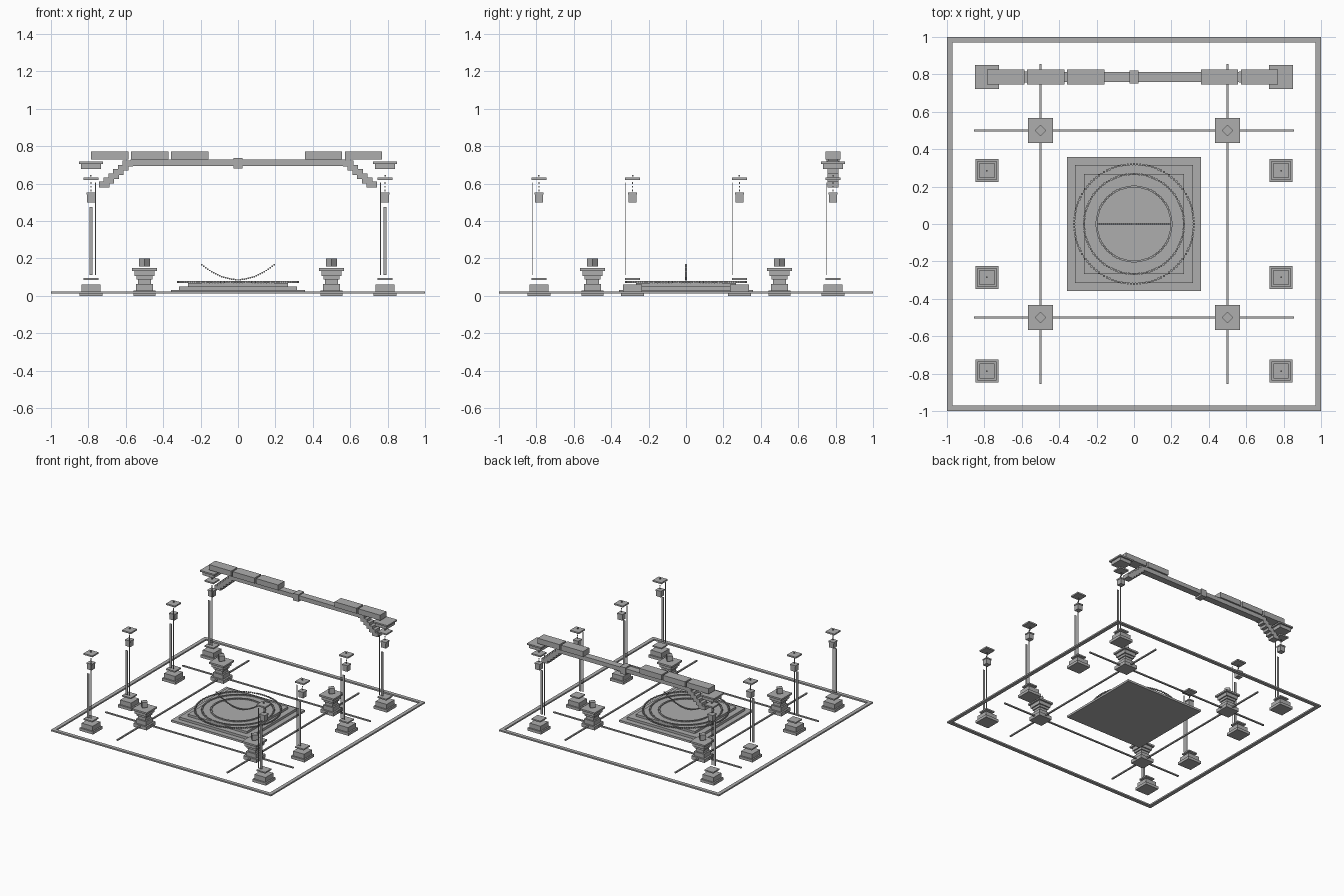
import bpy, bmesh, math
from mathutils import Matrix, Vector

old = bpy.data.objects.get("Cube")
if old:
    bpy.data.objects.remove(old, do_unlink=True)

stone = bpy.data.materials.new("grey stone")
stone.use_nodes = True
GREY = (0.42, 0.42, 0.42, 1)
stone.diffuse_color = GREY
stone.node_tree.nodes["Principled BSDF"].inputs["Base Color"].default_value = GREY


def box(cx, cy, z0, z1, wx, wy=None, turn=0):
    """Transform of an upright block: centre, height range, widths, turn about z."""
    wy = wx if wy is None else wy
    return (Matrix.Translation((cx, cy, (z0 + z1) / 2))
            @ Matrix.Rotation(turn, 4, 'Z')
            @ Matrix.Diagonal((wx, wy, z1 - z0, 1)))


def build(name, boxes, location=(0, 0, 0), flip=1):
    """One object made of blocks; flip=-1 mirrors it in x."""
    bm = bmesh.new()
    for m in boxes:
        bmesh.ops.create_cube(bm, size=1, matrix=m)
    if flip < 0:
        bmesh.ops.scale(bm, vec=Vector((-1, 1, 1)), verts=bm.verts)
        bmesh.ops.reverse_faces(bm, faces=bm.faces)
    mesh = bpy.data.meshes.new(name)
    bm.to_mesh(mesh)
    bm.free()
    mesh.materials.append(stone)
    ob = bpy.data.objects.new(name, mesh)
    ob.location = location
    bpy.context.collection.objects.link(ob)
    return ob


def stack(layers):
    """Centred square blocks from (z0, z1, width)."""
    return [box(0, 0, z0, z1, w) for z0, z1, w in layers]


# Border kerb around the courtyard
build("border_kerb",
      [box(0, s * 0.985, 0.012, 0.024, 2, 0.03) for s in (-1, 1)]
      + [box(s * 0.985, 0, 0.012, 0.024, 0.03, 1.94) for s in (-1, 1)])

# Crossing floor strips
for s in (-1, 1):
    build("floor_strip_lengthwise", [box(s * 0.5, 0, 0.012, 0.022, 0.012, 1.71)])
    build("floor_strip_crosswise", [box(0, s * 0.5, 0.012, 0.022, 1.71, 0.012)])

# Stepped central platform
build("platform", stack([(0.014, 0.031, 0.715), (0.031, 0.051, 0.63), (0.051, 0.069, 0.537)]))

# Rings of small beads lying over the platform
for name, radius, count, size in (("outer_ring", 0.32, 120, 0.01),
                                  ("middle_ring", 0.267, 120, 0.01),
                                  ("inner_ring", 0.2, 120, 0.01)):
    beads = []
    for i in range(count):
        a = 2 * math.pi * i / count
        beads.append(box(radius * math.cos(a), radius * math.sin(a), 0.069, 0.078, size))
    build(name, beads)

# Hanging curve of beads above the platform
arc = []
for i in range(37):
    x = -0.195 + 0.39 * i / 36
    z = 0.087 + 0.08 * (x / 0.195) ** 2
    arc.append(box(x, 0, z - 0.004, z + 0.004, 0.008, 0.01))
build("bead_arc", arc)

# Four pedestals with a turned block on top
for sx in (-1, 1):
    for sy in (-1, 1):
        at = (sx * 0.5, sy * 0.5, 0)
        build("pedestal", stack([(0, 0.028, 0.12), (0.028, 0.062, 0.092),
                                 (0.062, 0.088, 0.068), (0.088, 0.106, 0.085),
                                 (0.106, 0.134, 0.105), (0.134, 0.148, 0.134)]), at)
        build("pedestal_block", [box(0, 0, 0.157, 0.2, 0.042, turn=math.pi / 4)], at)

# Lantern posts down both sides
for side in (-1, 1):
    for y in (-0.786, -0.286, 0.286, 0.786):
        at = (side * 0.786, y, 0)
        build("post_base", stack([(0, 0.022, 0.123), (0.022, 0.06, 0.1),
                                  (0.085, 0.096, 0.08)]), at)
        build("post_strips", [box(0, -0.036, 0.112, 0.475, 0.018, 0.004),
                              box(-0.025, -0.036, 0.112, 0.605, 0.005, 0.004)], at, side)
        build("post_cap", stack([(0.62, 0.632, 0.08), (0.637, 0.647, 0.008)]), at)
        build("lantern", stack([(0.5, 0.542, 0.042), (0.542, 0.552, 0.05)]), at)
        build("lantern_chain", stack([(z, z + 0.01, 0.007)
                                      for z in (0.558, 0.578, 0.598)]), at)

# Gate capitals and stepped corner brackets
GATE_Y = 0.786
for side in (-1, 1):
    build("gate_capital", stack([(0.677, 0.705, 0.105), (0.705, 0.717, 0.13)]),
          (side * 0.786, GATE_Y, 0))
    build("gate_bracket",
          [box(0.715 - 0.0252 * i, 0, 0.579 + 0.0225 * i, 0.61 + 0.0225 * i, 0.056, 0.06)
           for i in range(6)], (0, GATE_Y, 0), side)

# Gate lintel, keystone and the surviving roof slabs
build("gate_lintel", [box(0, 0, 0.694, 0.728, 1.15, 0.056)], (0, GATE_Y, 0))
build("gate_keystone", [box(0, 0, 0.68, 0.738, 0.048, 0.072)], (0, GATE_Y, 0))
for x in (-0.685, -0.471, -0.257, 0.457, 0.671):
    build("roof_slab", [box(x, 0, 0.728, 0.772, 0.2, 0.082)], (0, GATE_Y, 0))
